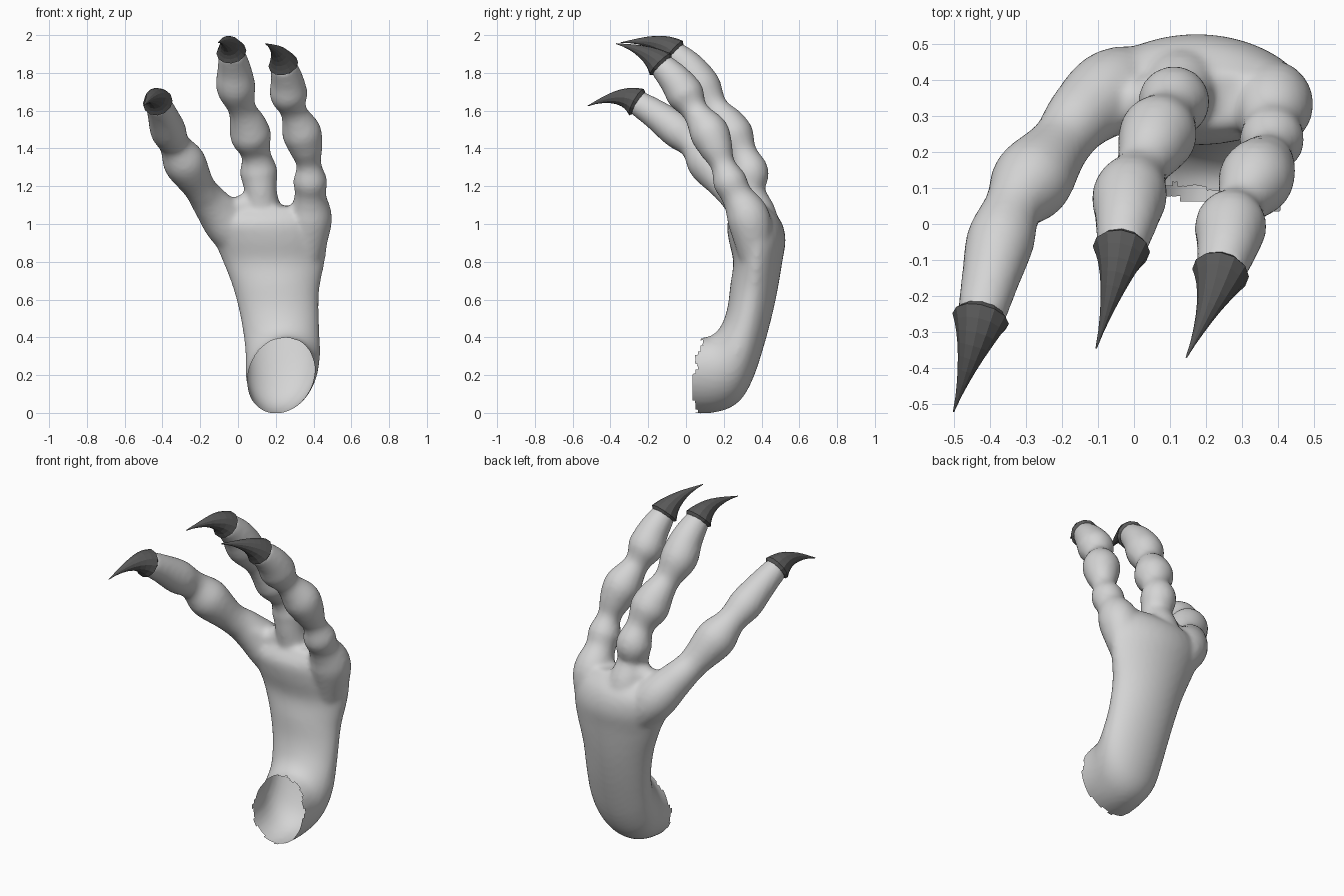
import bpy, bmesh, math
from mathutils import Vector

cube = bpy.data.objects.get("Cube")
if cube:
    bpy.data.objects.remove(cube, do_unlink=True)


def material(name, value):
    m = bpy.data.materials.new(name)
    m.use_nodes = True
    colour = (value, value, value, 1)
    m.diffuse_color = colour
    bsdf = m.node_tree.nodes["Principled BSDF"]
    bsdf.inputs["Base Color"].default_value = colour
    bsdf.inputs["Roughness"].default_value = 0.6
    return m


def loft(bm, rings):
    """Skin a list of rings of points and cap both ends."""
    rows = [[bm.verts.new(p) for p in ring] for ring in rings]
    n = len(rows[0])
    for a, b in zip(rows, rows[1:]):
        for i in range(n):
            j = (i + 1) % n
            bm.faces.new((a[i], a[j], b[j], b[i]))
    bm.faces.new(rows[0][::-1])
    bm.faces.new(rows[-1])


def spline(keys, steps=5):
    """Smooth curve through keys of any dimension."""
    keys = [Vector(k) for k in keys]
    pad = [keys[0] * 2 - keys[1]] + keys + [keys[-1] * 2 - keys[-2]]
    out = []
    for a, b, c, d in zip(pad, pad[1:], pad[2:], pad[3:]):
        for s in range(steps):
            t = s / steps
            out.append(b + (c - a) * (t / 2) + (a * 2 - b * 5 + c * 4 - d) * (t * t / 2)
                       + (b * 3 - a - c * 3 + d) * (t ** 3 / 2))
    return out + [keys[-1]]


def tube(bm, path, sides, guide=(1, 0, 0)):
    """Round tube along points of (x, y, z, radius)."""
    rings = []
    for i, p in enumerate(path):
        t = (path[min(i + 1, len(path) - 1)] - path[max(i - 1, 0)]).to_3d().normalized()
        u = Vector(guide)
        u = (u - t * u.dot(t)).normalized()
        v = t.cross(u)
        ring = []
        for k in range(sides):
            a = math.tau * k / sides
            ring.append(p.to_3d() + (u * math.cos(a) + v * math.sin(a)) * p[3])
        rings.append(ring)
    loft(bm, rings)


def finish(bm, name, mat):
    bmesh.ops.recalc_face_normals(bm, faces=bm.faces)
    mesh = bpy.data.meshes.new(name)
    bm.to_mesh(mesh)
    bm.free()
    mesh.materials.append(mat)
    obj = bpy.data.objects.new(name, mesh)
    bpy.context.collection.objects.link(obj)
    return obj


skin = material("pale_grey_skin", 0.66)
horn = material("dark_grey_claw", 0.1)

# Palm sections: inner y, z, outer y, z, then x range
palm = [
    (-.06, .38, -.06, .00, .05, .40),
    (.10, .40, .14, .00, .05, .41),
    (.15, .42, .27, .05, .04, .425),
    (.19, .47, .35, .17, .04, .435),
    (.22, .56, .42, .38, .02, .43),
    (.235, .68, .475, .60, -.02, .43),
    (.25, .80, .51, .80, -.08, .46),
    (.225, .92, .527, .92, -.13, .475),
    (.22, 1.01, .50, 1.02, -.15, .47),
    (.27, 1.09, .42, 1.10, -.06, .44),
]
# Finger joints: x, y, z, radius, from root to claw
fingers = {
    "right": [(.08, .39, .82, .09), (-.05, .37, .99, .12), (-.145, .30, 1.11, .098),
              (-.205, .22, 1.195, .086), (-.283, .12, 1.325, .113), (-.335, .045, 1.42, .082),
              (-.37, -.045, 1.495, .095), (-.40, -.16, 1.58, .08), (-.425, -.262, 1.645, .067)],
    "middle": [(.16, .41, .82, .10), (.13, .375, 1.03, .11), (.12, .335, 1.17, .086),
               (.11, .338, 1.275, .1), (.095, .30, 1.37, .078), (.07, .255, 1.46, .108),
               (.05, .215, 1.53, .098), (.02, .15, 1.615, .074), (-.01, .085, 1.72, .104),
               (-.02, .02, 1.82, .09), (-.035, -.07, 1.91, .068)],
    "left": [(.36, .37, .80, .08), (.383, .335, 1.02, .115), (.383, .27, 1.15, .084),
             (.382, .23, 1.23, .09), (.375, .195, 1.315, .066), (.36, .16, 1.40, .09),
             (.335, .12, 1.49, .104), (.295, .05, 1.595, .07), (.27, .0, 1.68, .1),
             (.26, -.055, 1.76, .088), (.24, -.135, 1.845, .068)],
}
# Skin between neighbouring fingers
webs = [
    [(-.13, .28, 1.12, .07), (-.03, .33, 1.075, .065), (.08, .35, 1.11, .07)],
    [(.14, .35, 1.05, .07), (.27, .34, 1.025, .065), (.37, .31, 1.05, .07)],
]
claw_tips = {"right": (-.50, -.52, 1.625), "middle": (-.105, -.345, 1.96), "left": (.145, -.37, 1.955)}

# Palm, fingers and webs are built as overlapping solids, then fused
bm = bmesh.new()
rings = []
for i, s in enumerate(spline(palm, 4)):
    inner, outer = Vector((0, s[0], s[1])), Vector((0, s[2], s[3]))
    lean = 0.035 * max(0, 1 - i / 14)
    taper = 0.14 * min(1, max(0, i - 14) / 10)
    ring = []
    for k in range(32):
        a = math.tau * k / 32
        half = (s[5] - s[4]) / 2 * (1 + taper * min(0, math.sin(a)))
        x = (s[4] + s[5]) / 2 + half * math.cos(a) + lean * math.sin(a)
        p = (inner + outer) / 2 + (inner - outer) / 2 * math.sin(a)
        ring.append(p + Vector((x, 0, 0)))
    rings.append(ring)
loft(bm, rings)
for joints in fingers.values():
    tube(bm, spline(joints), 20)
for joints in webs:
    tube(bm, spline(joints), 16, (0, 0, 1))
hand = finish(bm, "hand", skin)

remesh = hand.modifiers.new("fuse", "REMESH")
remesh.mode = "VOXEL"
remesh.voxel_size = 0.014
smooth = hand.modifiers.new("soften", "SMOOTH")
smooth.factor = 0.5
smooth.iterations = 8
fused = bpy.data.meshes.new_from_object(hand.evaluated_get(bpy.context.evaluated_depsgraph_get()))
hand.modifiers.clear()

# Ragged open wrist, slanted across its width
bm = bmesh.new()
bm.from_mesh(fused)


def beyond_wrist(f):
    c = f.calc_center_median()
    ragged = 0.008 * math.sin(c.z * 60) + 0.005 * math.sin(c.x * 80)
    edge = 0.035 + 0.12 * (0.4 - c.x) + 0.35 * max(0, c.z - 0.15) ** 1.4
    return c.z < 0.5 and c.y < edge + ragged


bmesh.ops.delete(bm, geom=[f for f in bm.faces if beyond_wrist(f)], context="FACES")
bm.to_mesh(fused)
bm.free()
hand.data = fused
fused.materials.clear()
fused.materials.append(skin)
fused.shade_smooth()

# Curved, faceted claws
for name, joints in fingers.items():
    base = Vector(joints[-1][:3])
    aim = (base - Vector(joints[-2][:3])).normalized()
    tip = Vector(claw_tips[name])
    bend = base + aim * 0.11
    path = [Vector((*(base - aim * 0.015), 0.066))]
    for i in range(9):
        t = i / 8
        p = base * (1 - t) ** 2 + bend * (2 * t * (1 - t)) + tip * t * t
        path.append(Vector((*p, 0.078 * (1 - t) ** 1.25 + 0.002)))
    bm = bmesh.new()
    tube(bm, path, 12)
    finish(bm, name + "_claw", horn)
